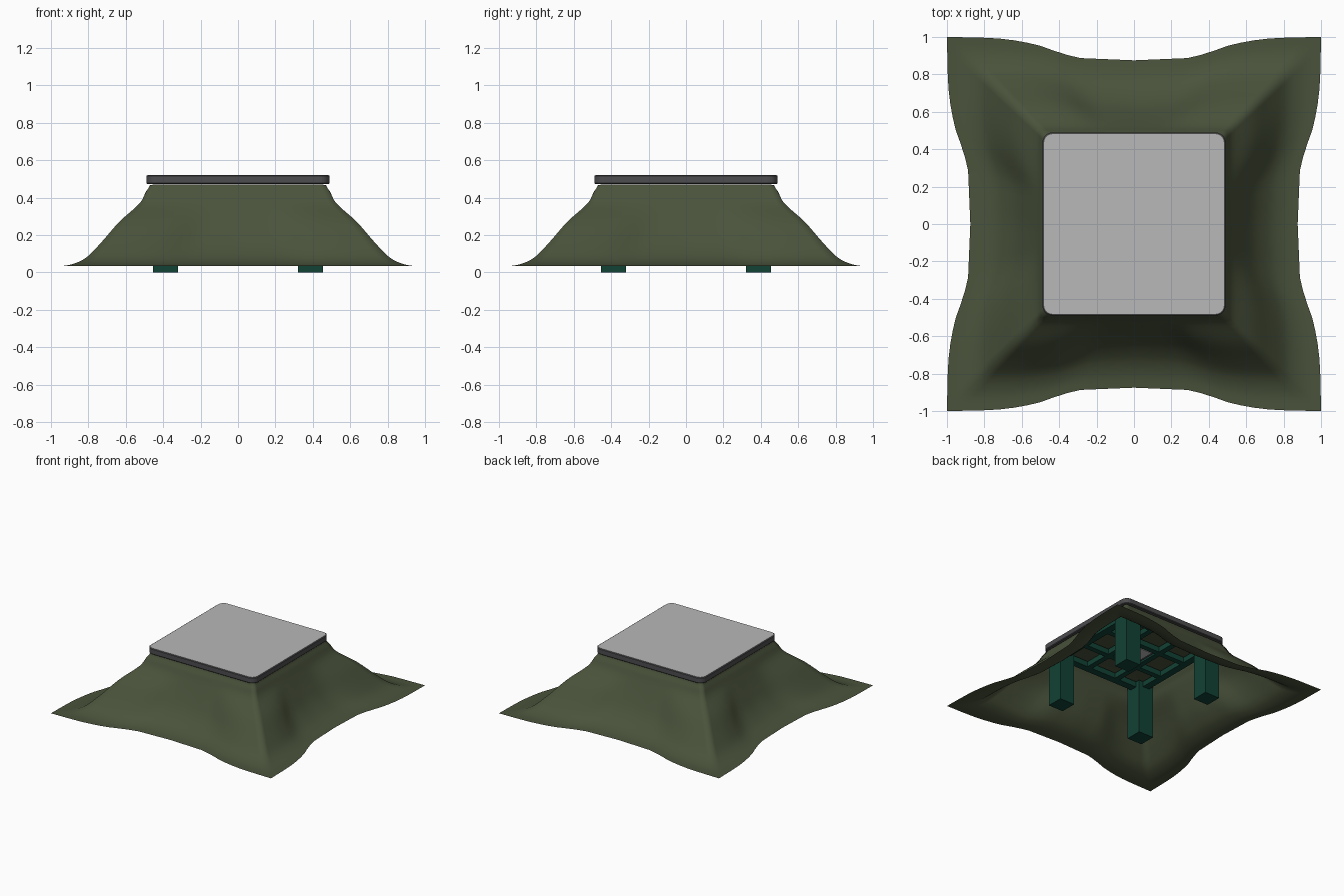
import bpy, bmesh, math

if "Cube" in bpy.data.objects:
    bpy.data.objects.remove(bpy.data.objects["Cube"])


def material(name, rgb):
    m = bpy.data.materials.new(name)
    m.diffuse_color = (*rgb, 1)
    m.use_nodes = True
    m.node_tree.nodes["Principled BSDF"].inputs["Base Color"].default_value = m.diffuse_color
    return m


GREY = material("light grey top", (0.48, 0.48, 0.48))
EDGE = material("dark grey edge", (0.075, 0.075, 0.08))
CLOTH = material("olive cloth", (0.068, 0.086, 0.044))
FRAME = material("dark green frame", (0.006, 0.054, 0.036))


def make(name, bm, *mats):
    me = bpy.data.meshes.new(name)
    bmesh.ops.recalc_face_normals(bm, faces=bm.faces)
    bm.to_mesh(me)
    bm.free()
    ob = bpy.data.objects.new(name, me)
    bpy.context.collection.objects.link(ob)
    for m in mats:
        me.materials.append(m)
    return ob


def box(name, x0, x1, y0, y1, z0, z1, mat):
    bm = bmesh.new()
    bmesh.ops.create_cube(bm, size=1)
    for v in bm.verts:
        v.co.x = x1 if v.co.x > 0 else x0
        v.co.y = y1 if v.co.y > 0 else y0
        v.co.z = z1 if v.co.z > 0 else z0
    return make(name, bm, mat)


def lerp_table(pts, x):
    for (a, fa), (b, fb) in zip(pts, pts[1:]):
        if x <= b:
            return fa + (fb - fa) * (x - a) / (b - a)
    return pts[-1][1]


# Table top: rounded slab, dark sides, light upper face
def rounded_ring(half, r, n=6):
    c = half - r
    out = []
    for q in range(4):
        sx, sy = ((1, 1), (-1, 1), (-1, -1), (1, -1))[q]
        for i in range(n + 1):
            a = math.pi / 2 * (q + i / n)
            out.append((sx * c + r * math.cos(a), sy * c + r * math.sin(a)))
    return out


bm = bmesh.new()
rings = [[bm.verts.new((x, y, z)) for x, y in rounded_ring(h, r)]
         for h, r, z in ((0.485, 0.05, 0.472), (0.49, 0.055, 0.477),
                         (0.49, 0.055, 0.515), (0.483, 0.048, 0.52))]
for lo, hi in zip(rings, rings[1:]):
    for i in range(len(lo)):
        j = (i + 1) % len(lo)
        bm.faces.new((lo[i], lo[j], hi[j], hi[i]))
bm.faces.new(rings[0])
bm.faces.new(rings[-1]).material_index = 1
make("table_top", bm, EDGE, GREY)

# Blanket: square rings, profile blended from side middles to corner ridges
MID = [(0, 0.471), (0.42, 0.471), (0.48, 0.448), (0.52, 0.37), (0.575, 0.265),
       (0.64, 0.16), (0.72, 0.083), (0.80, 0.046), (0.875, 0.034)]
CORNER = [(0, 0.471), (0.42, 0.471), (0.48, 0.448), (0.525, 0.37), (0.635, 0.27),
          (0.74, 0.15), (0.82, 0.073), (0.91, 0.038), (1.0, 0.034)]
BLEND = [(0, 0), (0.3, 0.1), (0.4, 0.33), (0.5, 0.62), (0.6, 0.81),
         (0.7, 0.92), (0.8, 0.97), (1, 1)]
N = 28
SUB = 4


def spline(p, s):
    # Catmull-Rom through the profile points
    i = min(int(s), len(p) - 2)
    t = s - i
    a, b, c, d = (p[max(0, min(len(p) - 1, i + k))] for k in (-1, 0, 1, 2))
    return [b[k] + 0.5 * t * (c[k] - a[k] + t * (2 * a[k] - 5 * b[k] + 4 * c[k] - d[k]
            + t * (3 * (b[k] - c[k]) + d[k] - a[k]))) for k in (0, 1)]


bm = bmesh.new()
rings = []
for k in range(SUB, (len(MID) - 1) * SUB + 1):
    s = k / SUB
    (dm, zm), (dc, zc) = spline(MID, s), spline(CORNER, s)
    zm, zc = min(zm, 0.471), min(zc, 0.471)
    ring = []
    for q in range(4):
        ca, sa = ((1, 0), (0, 1), (-1, 0), (0, -1))[q]
        for i in range(N):
            t = -1 + 2 * i / N
            w = lerp_table(BLEND, abs(t))
            d, z, u = dm + (dc - dm) * w, zm + (zc - zm) * w, t * dc
            ring.append(bm.verts.new((ca * d - sa * u, sa * d + ca * u, z)))
    rings.append(ring)
for a, b in zip(rings, rings[1:]):
    for i in range(len(a)):
        j = (i + 1) % len(a)
        bm.faces.new((a[i], b[i], b[j], a[j]))
bm.faces.new(rings[0])
blanket = make("blanket", bm, CLOTH)
for p in blanket.data.polygons:
    p.use_smooth = True

# Four square legs
for sx, nx in ((-1, "left"), (1, "right")):
    for sy, ny in ((-1, "front"), (1, "back")):
        xs, ys = sorted((sx * 0.32, sx * 0.455)), sorted((sy * 0.32, sy * 0.455))
        box(f"{ny}_{nx}_leg", *xs, *ys, 0, 0.45, FRAME)

# Rails between the legs and crossing slats around the heater
for s in (-1, 1):
    for c, h, L in ((0.387, 0.03, 0.34), (0.135, 0.022, 0.38)):
        kind = "outer_rail" if c > 0.3 else "inner_slat"
        a, b = s * c - h, s * c + h
        box(f"{kind}_x", -L, L, a, b, 0.405, 0.45, FRAME)
        box(f"{kind}_y", a, b, -L, L, 0.405, 0.449, FRAME)

# Heater: grey plate in a dark housing under the middle
box("heater_housing", -0.113, 0.113, -0.113, 0.113, 0.42, 0.45, EDGE)
box("heater_plate", -0.095, 0.095, -0.095, 0.095, 0.414, 0.42, GREY)
